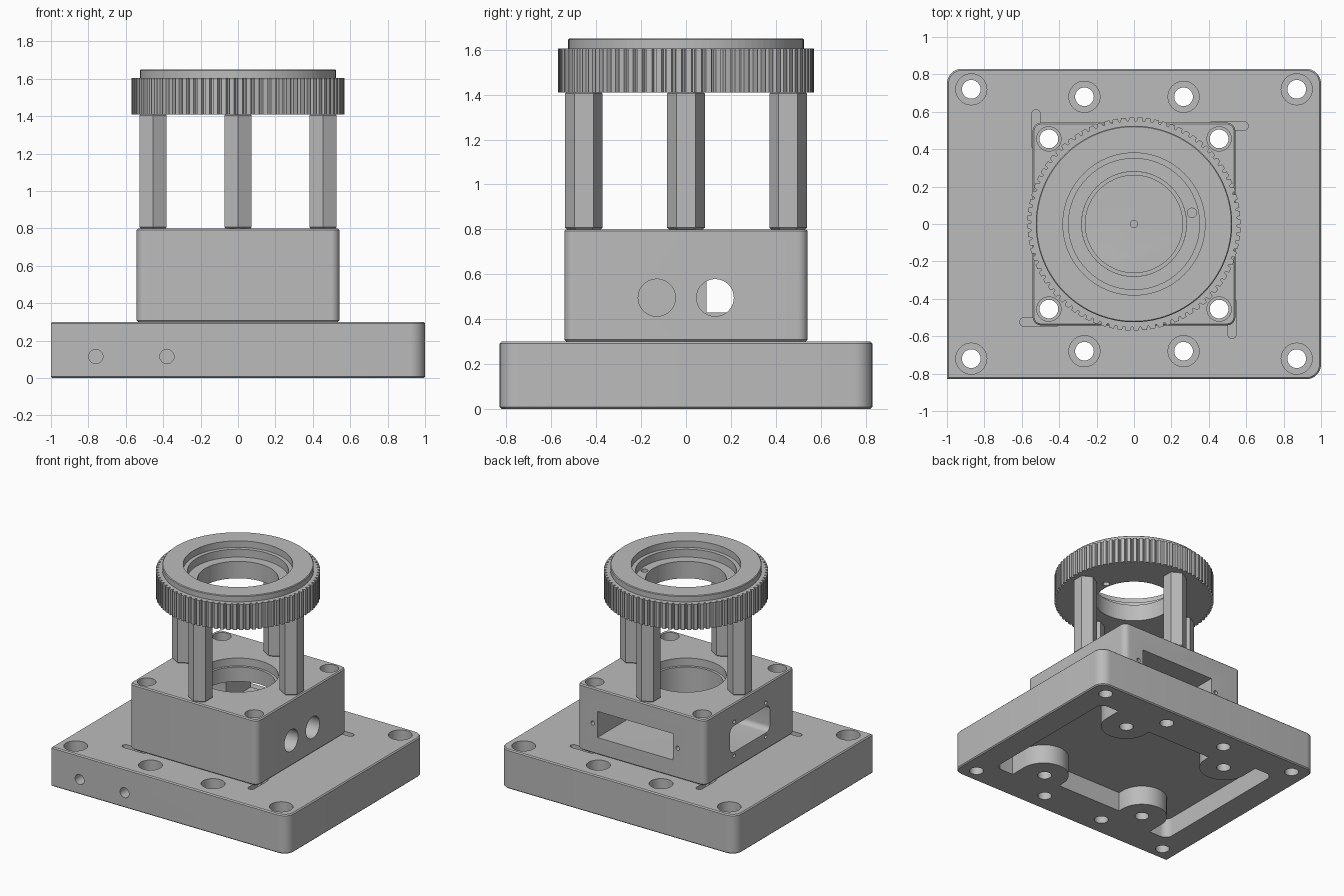
import bpy, bmesh, math

if "Cube" in bpy.data.objects:
    bpy.data.objects.remove(bpy.data.objects["Cube"], do_unlink=True)

grey = bpy.data.materials.new("plain grey")
grey.use_nodes = True
grey.diffuse_color = (0.5, 0.5, 0.5, 1)
grey.node_tree.nodes["Principled BSDF"].inputs["Base Color"].default_value = (0.5, 0.5, 0.5, 1)


def prism(name, profile, z0, z1, chamfer=0):
    """Extrude a closed xy profile from z0 to z1, with optional chamfered rims."""
    bm = bmesh.new()
    low = bm.faces.new([bm.verts.new((x, y, z0)) for x, y in profile])
    ext = bmesh.ops.extrude_face_region(bm, geom=[low])
    bmesh.ops.translate(bm, vec=(0, 0, z1 - z0),
                        verts=[v for v in ext["geom"] if isinstance(v, bmesh.types.BMVert)])
    bmesh.ops.recalc_face_normals(bm, faces=bm.faces)
    if chamfer:
        rims = [e for e in bm.edges if abs(e.verts[0].co.z - e.verts[1].co.z) < 1e-5]
        bmesh.ops.bevel(bm, geom=rims, offset=chamfer, segments=1, affect='EDGES')
    mesh = bpy.data.meshes.new(name)
    bm.to_mesh(mesh)
    bm.free()
    mesh.materials.append(grey)
    obj = bpy.data.objects.new(name, mesh)
    bpy.context.scene.collection.objects.link(obj)
    return obj


def rounded(x0, x1, y0, y1, r, sharp=None):
    """Rounded rectangle profile; the corner numbered sharp stays square."""
    pts = []
    corners = [(x1, y1), (x0, y1), (x0, y0), (x1, y0)]
    for i, (cx, cy) in enumerate(corners):
        if i == sharp or r == 0:
            pts.append((cx, cy))
            continue
        ox = cx - math.copysign(r, cx - (x0 + x1) / 2)
        oy = cy - math.copysign(r, cy - (y0 + y1) / 2)
        for k in range(9):
            a = math.pi / 2 * (i + k / 8)
            pts.append((ox + r * math.cos(a), oy + r * math.sin(a)))
    return pts


def circle(r, n=48, x=0, y=0, turn=0.0):
    return [(x + r * math.cos(turn + 2 * math.pi * i / n),
             y + r * math.sin(turn + 2 * math.pi * i / n)) for i in range(n)]


def combine(target, tool, op='DIFFERENCE'):
    """Boolean the tool into the target and discard the tool."""
    mod = target.modifiers.new("bool", 'BOOLEAN')
    mod.operation, mod.solver, mod.object = op, 'EXACT', tool
    bpy.context.view_layer.objects.active = target
    bpy.ops.object.modifier_apply(modifier=mod.name)
    bpy.data.objects.remove(tool, do_unlink=True)


def bore(target, x, y, r, z0, z1, n=32):
    combine(target, prism("cutter", circle(r, n, x, y), z0, z1))


def side_cut(target, profile, depth, origin, turn):
    """Cut a profile into a side wall; turn is the compass angle the wall faces."""
    tool = prism("cutter", profile, -depth, 0.05)
    tool.rotation_euler = (math.pi / 2, 0, turn + math.pi / 2)
    tool.location = origin
    bpy.context.view_layer.update()
    combine(target, tool)


signs = [(sx, sy) for sx in (-1, 1) for sy in (-1, 1)]
EAST, NORTH, WEST, SOUTH = (math.pi / 2 * k for k in range(4))

# Base plate with one square corner
base = prism("base_plate", rounded(-1, 1, -0.83, 0.83, 0.08, sharp=2), 0, 0.3, 0.008)

# Underside pocket, leaving lobes around the bolt holes
pocket = prism("cutter", rounded(-0.8, 0.8, -0.59, 0.59, 0.06), -0.1, 0.15)
for sx, sy in signs:
    combine(pocket, prism("cutter", circle(0.18, 40, sx * 0.46, sy * 0.46), -0.2, 0.2))
    xs, ys = sorted((sx * 0.28, sx * 0.64)), sorted((sy * 0.46, sy * 0.7))
    combine(pocket, prism("cutter", rounded(*xs, *ys, 0), -0.2, 0.2))
for sy in (-1, 1):
    ys = sorted((sy * 0.5, sy * 0.7))
    combine(pocket, prism("cutter", rounded(-0.4, 0.4, *ys, 0), -0.2, 0.2))
combine(base, pocket)

# Counterbored mounting holes and the bolt holes under the block
for sx, sy in signs:
    for x, y in ((0.87, 0.72), (0.265, 0.68)):
        bore(base, sx * x, sy * y, 0.05, -0.1, 0.4)
        bore(base, sx * x, sy * y, 0.083, 0.18, 0.4)
    bore(base, sx * 0.455, sy * 0.455, 0.05, -0.1, 0.4)

# Pinwheel relief slots beside the block
for k in range(4):
    slot = prism("cutter", rounded(0.4, 0.61, 0.5, 0.548, 0.023), 0.26, 0.35)
    slot.rotation_euler.z = k * math.pi / 2
    bpy.context.view_layer.update()
    combine(base, slot)

# Blind holes in the front edge
for x in (-0.76, -0.38):
    side_cut(base, circle(0.038, 24), 0.15, (x, -0.83, 0.115), SOUTH)

# Central block
block = prism("center_block", rounded(-0.542, 0.542, -0.542, 0.542, 0.045), 0.3, 0.8, 0.008)
bore(block, 0, 0, 0.26, 0.43, 0.9, 64)
bore(block, 0, 0, 0.28, 0.74, 0.9, 64)
bore(block, 0, 0, 0.02, 0.36, 0.5, 16)
for sx, sy in signs:
    bore(block, sx * 0.455, sy * 0.455, 0.05, 0.2, 0.9)
    bore(block, sx * 0.455, sy * 0.455, 0.065, 0.66, 0.9)

# Rectangular window at the back with its screw holes
side_cut(block, rounded(-0.32, 0.32, -0.1, 0.1, 0), 0.45, (0.05, 0.542, 0.53), NORTH)
for x in (-0.31, 0.41):
    side_cut(block, circle(0.016, 16), 0.08, (x, 0.542, 0.53), NORTH)

# Rounded window on the right
side_cut(block, rounded(-0.24, 0.24, -0.1, 0.1, 0.04), 0.4, (-0.542, 0, 0.53), WEST)
for y in (-0.19, 0.19):
    for z in (0.4, 0.66):
        side_cut(block, circle(0.014, 16), 0.06, (-0.542, y, z), WEST)

# Two round ports on the left
for y in (-0.13, 0.13):
    side_cut(block, circle(0.083, 40), 0.22, (0.542, y, 0.495), EAST)

# Hexagonal standoff posts
for side, x, y in (("left", 0.455, 0), ("right", -0.455, 0),
                   ("front", 0, -0.455), ("back", 0, 0.455)):
    prism(side + "_post", circle(0.084, 6, x, y, math.pi / 2), 0.8, 1.411, 0.007)

# Toothed ring with a raised rim and stepped bore
teeth = 80
outline = []
for i in range(teeth):
    for part, r in ((0, 0.57), (0.55, 0.57), (0.68, 0.551), (0.87, 0.551)):
        a = 2 * math.pi * (i + part) / teeth
        outline.append((r * math.cos(a), r * math.sin(a)))
ring = prism("toothed_ring", outline, 1.41, 1.605)
combine(ring, prism("rim", circle(0.525, 96), 1.55, 1.65, 0.005), 'UNION')
for r, z in ((0.38, 1.6), (0.35, 1.54), (0.28, 1.3)):
    bore(ring, 0, 0, r, z, 1.75, 80)
bore(ring, 0.31, 0.06, 0.025, 1.3, 1.75, 16)

# Smooth curved walls, keep edges crisp
for obj in (base, block):
    bpy.ops.object.select_all(action='DESELECT')
    obj.select_set(True)
    bpy.context.view_layer.objects.active = obj
    bpy.ops.object.shade_smooth_by_angle(angle=math.radians(25))
